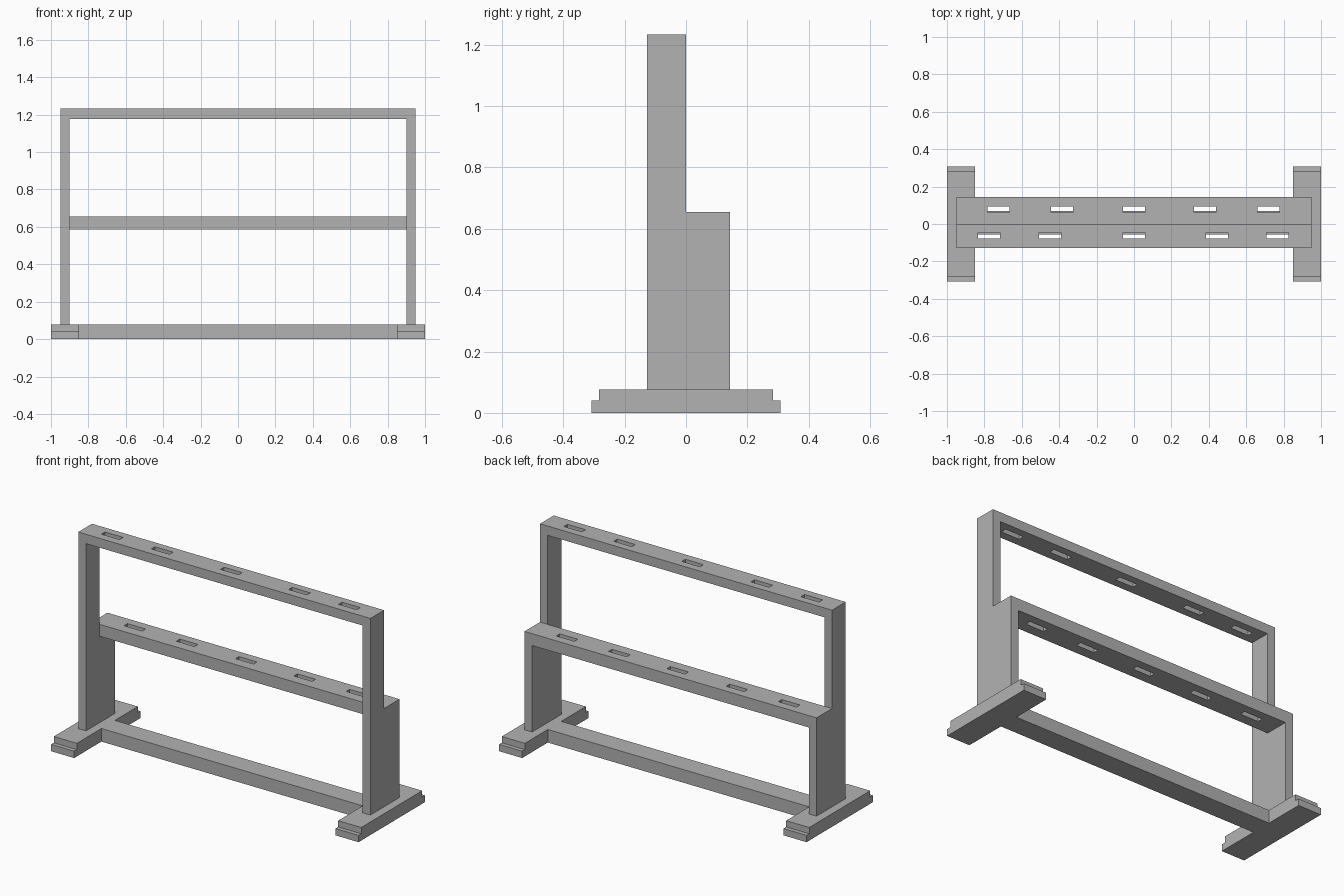
import bpy, bmesh
from mathutils import Vector

cube = bpy.data.objects.get("Cube")
if cube:
    bpy.data.objects.remove(cube, do_unlink=True)

grey = bpy.data.materials.new("plain grey")
grey.use_nodes = True
colour = (0.448, 0.448, 0.448, 1)
grey.diffuse_color = colour
grey.node_tree.nodes["Principled BSDF"].inputs["Base Color"].default_value = colour


def finish(name, bm):
    bmesh.ops.recalc_face_normals(bm, faces=bm.faces)
    mesh = bpy.data.meshes.new(name)
    bm.to_mesh(mesh)
    bm.free()
    mesh.materials.append(grey)
    obj = bpy.data.objects.new(name, mesh)
    bpy.context.collection.objects.link(obj)
    return obj


def extrude(bm, offset):
    """Thicken the flat faces of bm into a solid."""
    result = bmesh.ops.extrude_face_region(bm, geom=bm.faces[:])
    verts = [v for v in result["geom"] if isinstance(v, bmesh.types.BMVert)]
    bmesh.ops.translate(bm, verts=verts, vec=Vector(offset))


def side_profile(name, points, x0, x1):
    """Extrude a (y, z) outline from x0 to x1."""
    bm = bmesh.new()
    bm.faces.new([bm.verts.new((x0, y, z)) for y, z in points])
    extrude(bm, (x1 - x0, 0, 0))
    return finish(name, bm)


def slotted_shelf(name, y0, y1, z0, z1, slot_y0, slot_y1, centres):
    """Flat board with through slots, laid out as a grid with open cells."""
    half = 0.059
    xs = [-0.9] + [c + s for c in centres for s in (-half, half)] + [0.9]
    ys = [y0, slot_y0, slot_y1, y1]
    bm = bmesh.new()
    grid = [[bm.verts.new((x, y, z0)) for y in ys] for x in xs]
    for i in range(len(xs) - 1):
        for j in range(3):
            if j == 1 and i % 2 == 1:
                continue  # open slot
            bm.faces.new((grid[i][j], grid[i + 1][j],
                          grid[i + 1][j + 1], grid[i][j + 1]))
    extrude(bm, (0, 0, z1 - z0))
    return finish(name, bm)


FRONT, BACK = -0.127, 0.144
BASE, LOW, TOP = 0.077, 0.655, 1.233

# Stepped feet and L-shaped uprights on both sides
foot = [(-0.308, 0), (0.308, 0), (0.308, 0.04), (0.283, 0.04),
        (0.283, BASE), (-0.283, BASE), (-0.283, 0.04), (-0.308, 0.04)]
upright = [(FRONT, BASE), (BACK, BASE), (BACK, LOW),
           (0, LOW), (0, TOP), (FRONT, TOP)]
for side, s in (("left", 1), ("right", -1)):
    side_profile(side + "_foot", foot, s * 0.85, s * 1.0)
    side_profile(side + "_upright", upright, s * 0.9, s * 0.95)

# Floor stretcher joining the feet
side_profile("floor_stretcher",
             [(-0.055, 0), (0.07, 0), (0.07, BASE), (-0.055, BASE)], -0.85, 0.85)

# Two slotted shelves
slotted_shelf("upper_shelf", FRONT, 0, 1.178, TOP, -0.078, -0.045,
              (-0.775, -0.45, 0, 0.443, 0.768))
slotted_shelf("lower_shelf", 0, BACK, 0.585, LOW, 0.061, 0.093,
              (-0.725, -0.385, 0, 0.38, 0.72))
